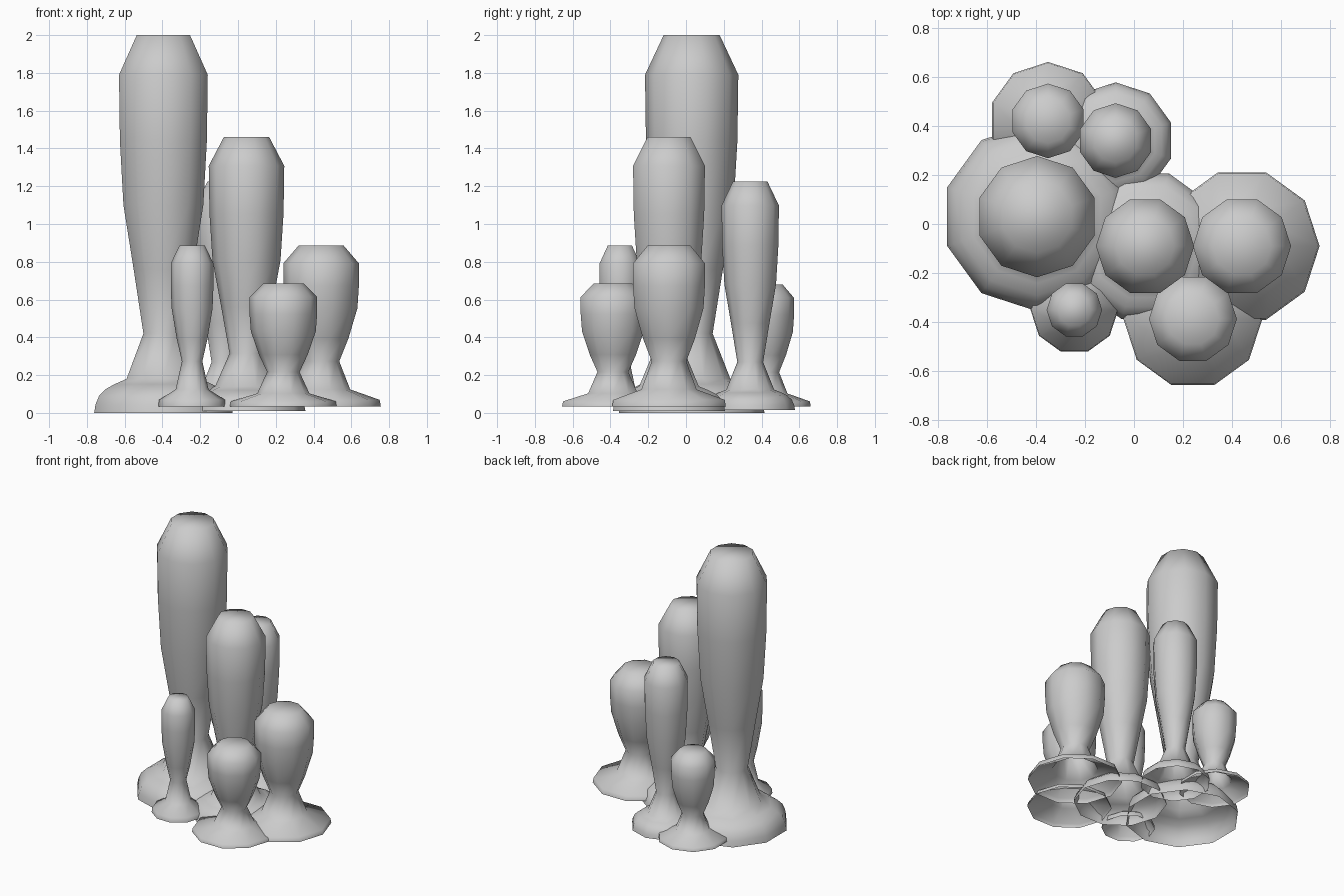
import bpy
import bmesh
from math import cos, sin, pi

cube = bpy.data.objects.get("Cube")
if cube:
    bpy.data.objects.remove(cube, do_unlink=True)

SIDES = 10

# Profiles from foot to tip: (radius / body radius, height / total height)
TALL = [(1.56, 0), (1.53, .022), (1.45, .045), (1.30, .063), (1.10, .076),
        (.83, .09), (.45, .21), (.67, .38), (.90, .55), (.98, .72),
        (1, .895), (.6, 1)]
SHORT = [(1.58, 0), (1.55, .04), (.77, .105), (.48, .28), (.72, .42),
         (.96, .61), (1, .75), (1, .89), (.6, 1)]


def pillar(name, profile, x, y, radius, bottom, top, turn):
    """Lathe a profile into a ten-sided pillar, open below and capped on top."""
    bm = bmesh.new()
    rings = []
    for r, h in profile:
        ring = []
        for i in range(SIDES):
            a = 2 * pi * i / SIDES + turn
            ring.append(bm.verts.new((r * radius * cos(a), r * radius * sin(a),
                                      h * (top - bottom))))
        rings.append(ring)
    for low, high in zip(rings, rings[1:]):
        for i in range(SIDES):
            j = (i + 1) % SIDES
            bm.faces.new((low[i], low[j], high[j], high[i]))
    bm.faces.new(rings[-1])
    for face in bm.faces:
        face.smooth = True
    mesh = bpy.data.meshes.new(name)
    bm.to_mesh(mesh)
    bm.free()
    obj = bpy.data.objects.new(name, mesh)
    obj.location = (x, y, bottom)
    bpy.context.collection.objects.link(obj)


POINT = pi / SIDES  # corner faces the back
FLAT = 0            # edge faces the back

# Tall pillars with rounded feet
pillar("tallest_pillar", TALL, -.395, .03, .247, 0, 2, POINT)
pillar("middle_pillar", TALL, .045, -.09, .2, .01, 1.46, FLAT)
pillar("back_pillar", TALL, -.075, .34, .152, .015, 1.225, POINT)

# Short pillars with thin flared feet
pillar("left_pillar", SHORT, .44, -.09, .2, .035, .885, FLAT)
pillar("front_pillar", SHORT, .24, -.387, .179, .035, .685, FLAT)
pillar("thin_front_pillar", SHORT, -.243, -.35, .113, .035, .885, FLAT)
pillar("back_right_pillar", SHORT, -.35, .42, .152, .035, .68, POINT)
